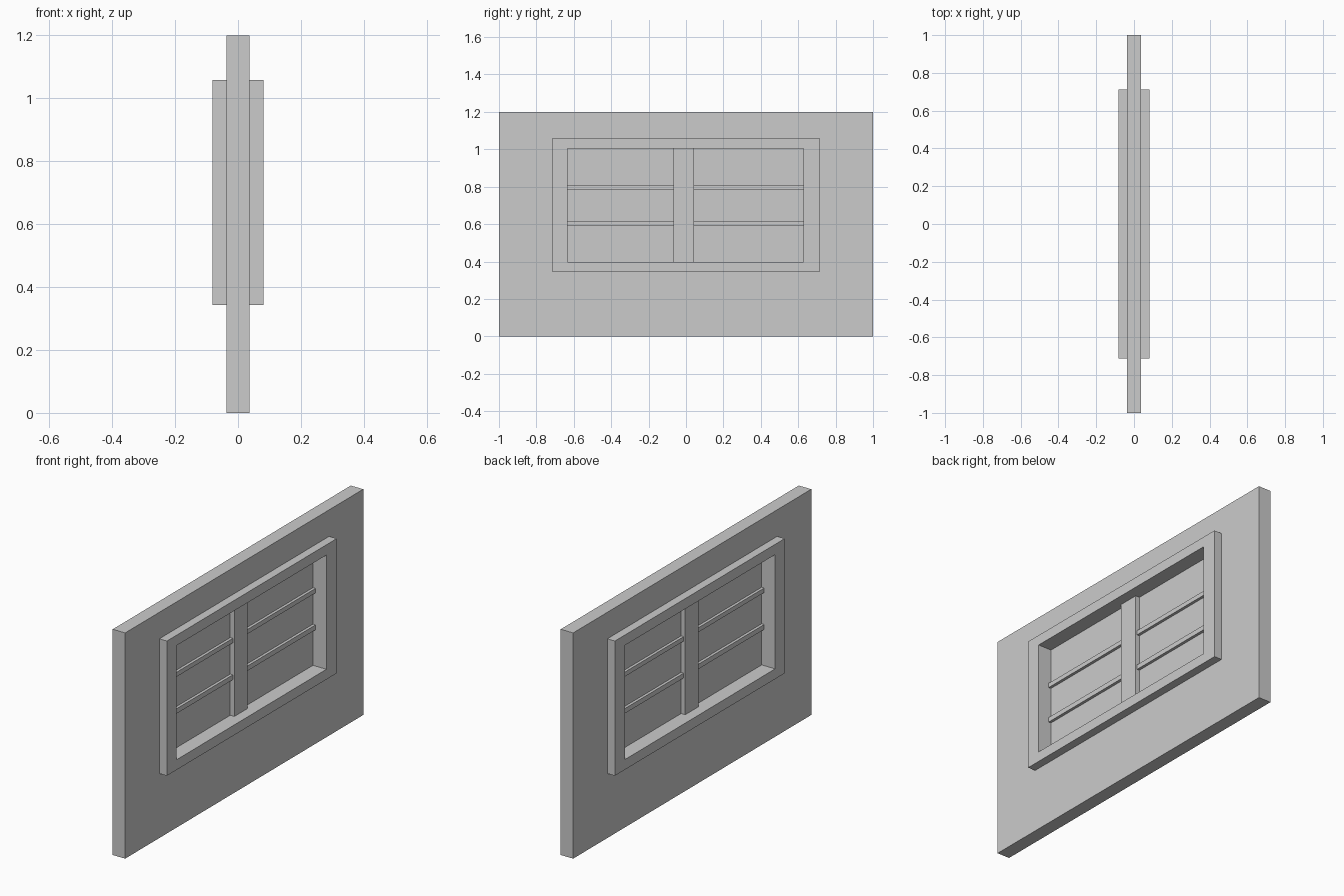
import bpy, bmesh

if "Cube" in bpy.data.objects:
    bpy.data.objects.remove(bpy.data.objects["Cube"])


def finish(name, bm):
    bmesh.ops.recalc_face_normals(bm, faces=bm.faces)
    mesh = bpy.data.meshes.new(name)
    bm.to_mesh(mesh)
    bm.free()
    obj = bpy.data.objects.new(name, mesh)
    bpy.context.collection.objects.link(obj)


def box(name, depth, y0, y1, z0, z1):
    """Block centred on x = 0 with the given half depth."""
    bm = bmesh.new()
    bmesh.ops.create_cube(bm, size=1)
    for v in bm.verts:
        v.co = (v.co.x * 2 * depth,
                y0 + (v.co.y + 0.5) * (y1 - y0),
                z0 + (v.co.z + 0.5) * (z1 - z0))
    finish(name, bm)


def ring(name, depth, outer, inner):
    """Rectangular slab with a rectangular opening; rects are y0, y1, z0, z1."""
    bm = bmesh.new()

    def loop(rect, x):
        y0, y1, z0, z1 = rect
        return [bm.verts.new((x, y, z))
                for y, z in ((y0, z0), (y1, z0), (y1, z1), (y0, z1))]

    loops = [loop(outer, -depth), loop(outer, depth),
             loop(inner, depth), loop(inner, -depth)]
    for a, b in zip(loops, loops[1:] + loops[:1]):
        for i in range(4):
            j = (i + 1) % 4
            bm.faces.new((a[i], a[j], b[j], b[i]))
    finish(name, bm)


OPENING = (-0.633, 0.627, 0.397, 1.004)
FRAME = (-0.713, 0.713, 0.343, 1.059)
MULLION = (-0.068, 0.044)

# Wall panel and the window surround standing proud on both sides
ring("wall", 0.0365, (-1, 1, 0, 1.2), FRAME)
ring("window_frame", 0.081, FRAME, OPENING)

# Thin pane in the middle of the opening
box("window_pane", 0.002, *OPENING)

# Central upright
box("mullion", 0.026, *MULLION, OPENING[2], OPENING[3])

# Two glazing bars on each side of the upright
for z0, z1 in ((0.59, 0.616), (0.786, 0.81)):
    box("glazing_bar_left", 0.017, OPENING[0], MULLION[0], z0, z1)
    box("glazing_bar_right", 0.017, MULLION[1], OPENING[1], z0, z1)
